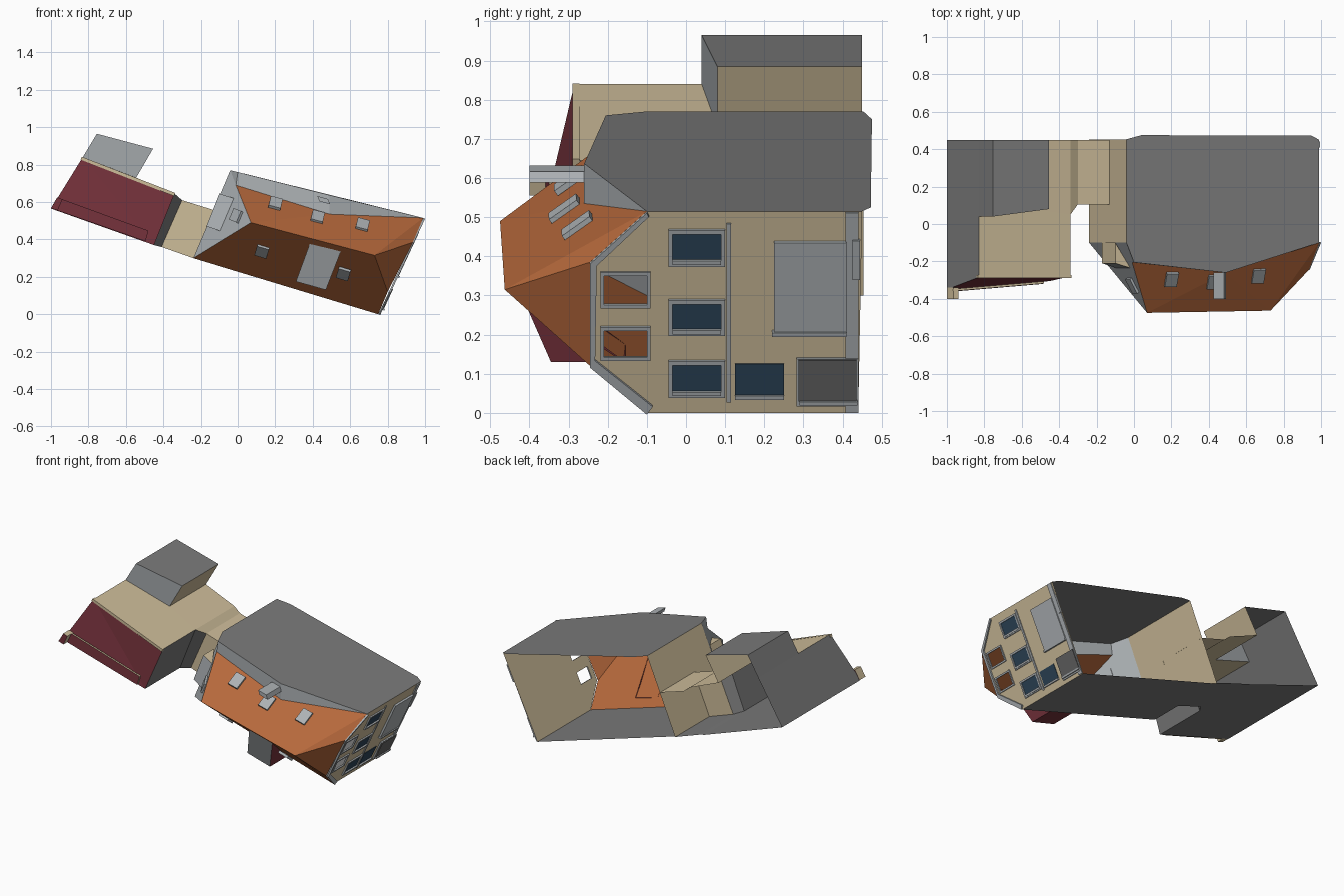
import bpy, bmesh
from mathutils import Vector as V

if "Cube" in bpy.data.objects:
    bpy.data.objects.remove(bpy.data.objects["Cube"])


def mat(name, *rgb):
    m = bpy.data.materials.new(name)
    m.diffuse_color = [((c / 255 + 0.055) / 1.055) ** 2.4 for c in rgb] + [1]
    m.use_nodes = True
    m.node_tree.nodes["Principled BSDF"].inputs["Base Color"].default_value = m.diffuse_color
    return m


MATS = [mat("tan plaster", 206, 189, 154), mat("light grey", 172, 177, 180),
        mat("wall grey", 122, 122, 122), mat("roof orange", 181, 104, 59),
        mat("roof red", 118, 50, 60), mat("window blue", 44, 68, 88),
        mat("door grey", 100, 100, 100)]
TAN, LIGHT, GREY, ORANGE, RED, BLUE, DOOR = range(7)


def finish(name, bm):
    bmesh.ops.remove_doubles(bm, verts=bm.verts, dist=0.0005)
    bmesh.ops.recalc_face_normals(bm, faces=bm.faces)
    me = bpy.data.meshes.new(name)
    bm.to_mesh(me)
    bm.free()
    for m in MATS:
        me.materials.append(m)
    ob = bpy.data.objects.new(name, me)
    bpy.context.collection.objects.link(ob)
    return ob


def shell(name, faces):
    """faces: (material, points)"""
    bm = bmesh.new()
    for m, pts in faces:
        bm.faces.new([bm.verts.new(p) for p in pts]).material_index = m
    return finish(name, bm)


def prism(name, pts, vec, m, side=None):
    a = [V(p) for p in pts]
    b = [p + V(vec) for p in a]
    n = len(a)
    faces = [(m, a), (m, b[::-1])]
    faces += [(m if side is None else side,
               [a[i], b[i], b[(i + 1) % n], a[(i + 1) % n]]) for i in range(n)]
    return shell(name, faces)


def wall(p, q, top, bottom, m):
    """upright wall over a plan line (x, z); the house's up is -y"""
    return (m, [(p[0], top, p[1]), (q[0], top, q[1]), (q[0], bottom, q[1]), (p[0], bottom, p[1])])


# ---- main house: open-bottomed shell
SW, SE, NE, NW = (-.24, .30), (.75, 0), (.99, .515), (-.04, .77)
R1, R2 = (.07, -.475, .49), (.73, -.463, .315)      # ridge ends
H1, H2 = (.80, -.245, .12), (.935, -.245, .385)     # half hip on the gable
E1, E2, E3, E4 = (-.24, -.1, .30), (.75, -.1, 0), (.99, -.1, .515), (-.04, -.1, .77)
K1, K2 = (-.01, -.205, .69), (.49, -.26, .535)      # foot of upper slope
L1, L2 = (.0, -.205, .76), (.49, -.26, .637)        # top of the rear wall

shell("house_walls", [
    wall(SW, SE, -.1, .44, GREY),
    wall(SW, NW, -.1, .453, TAN),
    (GREY, [E4, L1, L2, E3, (.99, .45, .515), (.95, .472, .525), (.04, .475, .75), (-.04, .453, .77)]),
])
shell("house_roof", [
    (ORANGE, [E1, E2, H1, R2, R1]),
    (ORANGE, [H1, H2, R2]),
    (ORANGE, [R1, R2, K2]), (ORANGE, [R1, K2, K1]),
    (ORANGE, [R2, H2, E3]), (ORANGE, [R2, E3, K2]),
    (LIGHT, [E1, R1, K1]), (LIGHT, [E1, K1, E4]), (LIGHT, [K1, L1, E4]),
    (LIGHT, [K1, K2, L2, L1]), (LIGHT, [K2, E3, L2]),
])

# ---- gable wall with two open attic windows
OUT = V((.906, 0, -.4225))


def g(y, z, d=0.0):
    return V((.75 + .466 * z, y, z)) + OUT * d


def gbox(name, y0, y1, z0, z1, d, m):
    return prism(name, [g(y0, z0, .001), g(y1, z0, .001), g(y1, z1, .001), g(y0, z1, .001)],
                 OUT * d, m)


def gframe(name, y0, y1, z0, z1, w, d):
    gbox(name + "_a", y0 - w, y0, z0 - w, z1 + w, d, LIGHT)
    gbox(name + "_b", y1, y1 + w, z0 - w, z1 + w, d, LIGHT)
    gbox(name + "_c", y0, y1, z0 - w, z0, d, LIGHT)
    gbox(name + "_d", y0, y1, z1, z1 + w, d, LIGHT)


holes = [(-.21, -.10, .28, .353), (-.21, -.10, .145, .213)]
outline = [(.44, 0), (-.1, 0), (-.245, .12), (-.245, .385), (-.1, .515), (.45, .515)]
bm = bmesh.new()
edges = []
for loop in [outline] + [[(a, c), (b, c), (b, d), (a, d)] for a, b, c, d in holes]:
    vs = [bm.verts.new(g(*p)) for p in loop]
    edges += [bm.edges.new((vs[i], vs[(i + 1) % len(vs)])) for i in range(len(vs))]
bmesh.ops.triangle_fill(bm, use_beauty=True, use_dissolve=False, edges=edges, normal=OUT)
for f in bm.faces:
    f.material_index = TAN
finish("gable_wall", bm)

for i, h in enumerate(holes):
    gframe(f"attic_window_frame_{i}", *h, .009, .008)
for i, (a, b, c, d) in enumerate([(-.035, .09, .387, .46), (-.035, .09, .21, .281),
                                  (-.035, .09, .052, .125), (.125, .25, .042, .127)]):
    gbox(f"window_glass_{i}", a, b, c, d, .003, BLUE)
    if i < 3:
        gframe(f"window_frame_{i}", a, b, c, d, .01, .008)
    gbox(f"window_sill_{i}", a, b, c - .004, c + .006, .012, LIGHT)
gbox("bay_panel", .225, .41, .205, .44, .012, LIGHT)
gbox("bay_sill", .22, .41, .202, .212, .018, LIGHT)
gbox("gable_plinth", .408, .44, .003, .513, .006, LIGHT)
gbox("door_surround", .282, .44, .02, .142, .008, LIGHT)
gbox("door", .288, .436, .035, .14, .014, DOOR)
gbox("door_step", .29, .438, .028, .037, .02, LIGHT)
gbox("side_vent", .425, .445, .345, .445, .012, LIGHT)
gbox("drain_pipe", .103, .115, .03, .485, .006, LIGHT)

# trim along the gable edge
inner = [(-.085, .02), (-.232, .137), (-.228, .38), (-.095, .505)]
for i in range(3):
    o = outline[i + 1:i + 3]
    prism(f"gable_trim_{i}", [g(*o[0], .001), g(*o[1], .001), g(*inner[i + 1], .001), g(*inner[i], .001)],
          OUT * .01, LIGHT)


# ---- skylights lying on the roof planes
def skylight(name, plane, x, z, along, w=.033, h=.027, t=.016):
    a, b, c = map(V, plane)
    n = (b - a).cross(c - a).normalized()
    if n.y > 0:
        n = -n
    y = a.y - (n.x * (x - a.x) + n.z * (z - a.z)) / n.y
    u = V(along)
    u = (u - n * u.dot(n)).normalized()
    v = n.cross(u)
    p = V((x, y, z)) - n * .003
    h /= .62
    prism(name, [p - u * w - v * h, p + u * w - v * h, p + u * w + v * h, p - u * w + v * h],
          n * t, LIGHT)


ridge = V(R2) - V(R1)
for i, (x, z) in enumerate([(.20, .59), (.425, .517), (.665, .475)]):
    skylight(f"upper_skylight_{i}", (R1, R2, K2), x, z, ridge)
for i, (x, z) in enumerate([(.13, .34), (.565, .22)]):
    skylight(f"lower_skylight_{i}", (R1, E1, E2), x, z, ridge)
skylight("hip_skylight", (E1, E4, R1), -.005, .525, (.39, 0, .92))

# chimney on the rear ledge
prism("chimney", [(.425, -.26, .632), (.482, -.26, .616), (.492, -.26, .588), (.435, -.26, .604)],
      (0, -.14, 0), LIGHT)


# ---- dormers: sloped panel with cheeks and a front
def dormer(name, a, b, c, d, inner_y, outer_y, base_y, side):
    A, B = [V((p[0], inner_y, p[1])) for p in (a, b)]
    C, D = [V((p[0], outer_y, p[1])) for p in (c, d)]
    dn = V((0, base_y - outer_y, 0))
    shell(name, [(LIGHT, [A, B, C, D]), (side, [B, C, C + dn]), (side, [A, D, D + dn]),
                 (side, [C, D, D + dn, C + dn])])


dormer("large_dormer", (.385, .38), (.55, .335), (.47, .13), (.31, .175), -.435, -.345, -.155, RED)
dormer("hip_dormer", (-.095, .445), (-.02, .62), (-.10, .645), (-.17, .47), -.235, -.21, -.1, TAN)

# ---- annex with red roof
C1, C2, C3, C4 = (-1, .565), (-.83, .84), (-.34, .645), (-.45, .37)
BOX = [(-.83, .84), (-.755, .965), (-.455, .885), (-.545, .73)]
J1, J2, J3 = (-.41, .36), (-.30, .61), (-.13, .557)
A, B = (-.83, -.285, .84), (-.34, -.28, .645)
C, D = (-1, -.35, .565), (-.45, -.305, .37)

shell("annex_walls", [
    (GREY, [C, A, (-.83, .45, .84), (-1, .45, .565)]),
    (TAN, [A, B, (-.34, .05, .645), (-.545, .08, .73), (-.83, .04, .84)]),
    wall((-.545, .73), C3, .05, .45, TAN),
    (GREY, [D, B, (-.34, .05, .645), (-.45, .05, .37)]),
    (GREY, [C, D, (-.45, .45, .37), (-1, .45, .565)]),
])
shell("annex_roof", [(RED, [A, B, D]), (RED, [A, D, C])])
prism("annex_roof_edge", [(-.835, -.272, .842), (-.335, -.272, .648), (-.343, -.272, .632), (-.843, -.272, .827)],
      (0, -.018, 0), TAN)

# raised kerb on the low side of the red roof, with a taller corner block
low = [V((-1, -.352, .567)), V((-.967, -.347, .625)), V((-.48, -.306, .447)), V((-.495, -.309, .39))]
up = [p - V((0, .012, 0)) for p in low]
shell("annex_kerb", [(RED, up)] + [(TAN, [low[i], low[(i + 1) % 4], up[(i + 1) % 4], up[i]]) for i in range(4)])
block = [(-1, -.34, .567), (-.966, -.34, .625), (-.938, -.34, .615), (-.965, -.34, .555)]
ob = prism("annex_corner_block", block, (0, -.06, 0), RED, TAN)

# ---- grey rear box
ys = [.04, .04, .08, .08]
top = [(p[0], y, p[1]) for p, y in zip(BOX, ys)]
bot = [(p[0], .45, p[1]) for p in BOX]
shell("rear_box", [(LIGHT, top)] + [
    (m, [top[i], top[i + 1], bot[i + 1], bot[i]]) for i, m in enumerate((GREY, GREY, TAN))])

# ---- low connector between annex and house
shell("connector", [
    (TAN, [(J1[0], .105, J1[1]), (-.24, .105, .30), (J3[0], .105, J3[1]), (J2[0], .105, J2[1])]),
    (GREY, [(-.45, .05, .37), (J1[0], .105, J1[1]), (J2[0], .105, J2[1]), (-.34, .05, .645)]),
    wall(J2, J3, .105, .45, TAN),
    (TAN, [(-.34, .05, .645), (J2[0], .105, J2[1]), (J2[0], .45, J2[1]), (-.34, .45, .645)]),
    wall(J1, SW, .105, .45, GREY),
    (GREY, [(-.45, .05, .37), (J1[0], .105, J1[1]), (J1[0], .45, J1[1]), (-.45, .45, .37)]),
])
